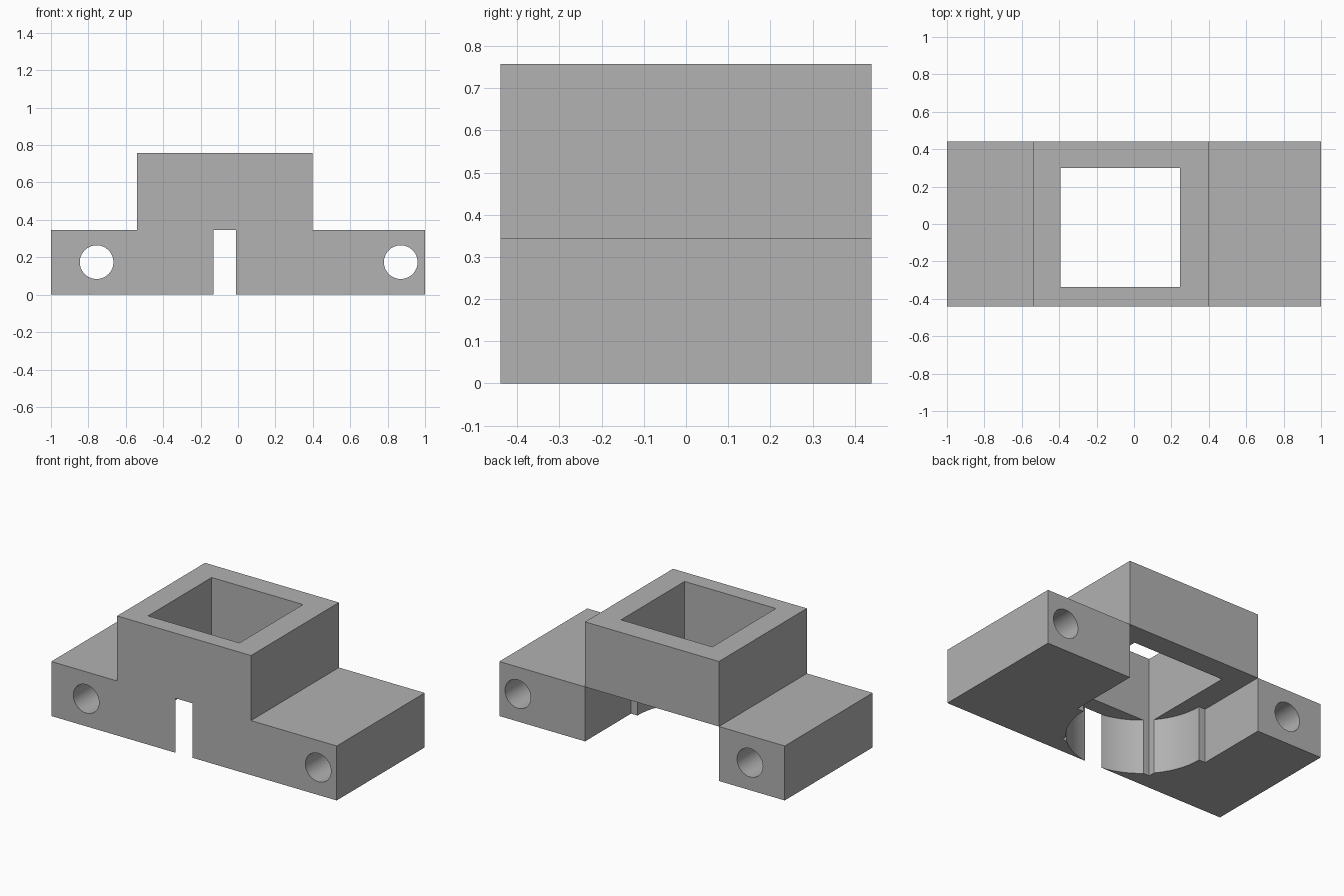
import bpy, bmesh, math

if "Cube" in bpy.data.objects:
    bpy.data.objects.remove(bpy.data.objects["Cube"])

gray = bpy.data.materials.new("plain gray")
gray.diffuse_color = (0.445, 0.445, 0.445, 1)
gray.use_nodes = True
gray.node_tree.nodes["Principled BSDF"].inputs["Base Color"].default_value = gray.diffuse_color

Y = 0.44                      # half depth
SLAB, TOP = 0.345, 0.757      # flange height, overall height
X0, X1 = -0.539, 0.399        # raised block sides
CX, CY = -0.07, -0.02         # round pocket centre
HX0, HX1, HY0, HY1 = -0.394, 0.246, -0.337, 0.299   # square opening
SLOT = 0.0605                 # half width of the front slot
R = math.hypot(SLOT, Y + CY)  # pocket radius just breaks through the front


def prism(name, outline, z0, z1):
    """Extrude an xy outline from z0 to z1."""
    bm = bmesh.new()
    face = bm.faces.new([bm.verts.new((x, y, z0)) for x, y in outline])
    new = bmesh.ops.extrude_face_region(bm, geom=[face])["geom"]
    verts = [v for v in new if isinstance(v, bmesh.types.BMVert)]
    bmesh.ops.translate(bm, vec=(0, 0, z1 - z0), verts=verts)
    bmesh.ops.recalc_face_normals(bm, faces=bm.faces[:])
    mesh = bpy.data.meshes.new(name)
    bm.to_mesh(mesh)
    bm.free()
    mesh.materials.append(gray)
    obj = bpy.data.objects.new(name, mesh)
    bpy.context.collection.objects.link(obj)
    return obj


def rect(x0, x1, y0, y1):
    return [(x0, y0), (x1, y0), (x1, y1), (x0, y1)]


def boolean(obj, other, operation):
    """Apply a boolean and remove the helper."""
    mod = obj.modifiers.new(operation, 'BOOLEAN')
    mod.operation, mod.object, mod.solver = operation, other, 'EXACT'
    bpy.context.view_layer.objects.active = obj
    bpy.ops.object.modifier_apply(modifier=mod.name)
    bpy.data.objects.remove(other, do_unlink=True)


def flange(name, side, end, wall, corner_x):
    """Half of the base: outer block, pocket arc and square corner notch."""
    def arc(a, b, n):
        return [(CX + side * R * math.sin(a + (b - a) * i / n),
                 CY - R * math.cos(a + (b - a) * i / n)) for i in range(n + 1)]
    start = math.asin(SLOT / R)
    notch_a = math.acos((CY - HY0) / R)
    notch_b = math.asin(abs(corner_x - CX) / R)
    pts = [(end, -Y)] + arc(start, notch_a, 16)
    pts += [(corner_x, HY0)] + arc(notch_b, math.pi / 2, 16)
    pts += [(wall, CY), (wall, Y), (end, Y)]
    return prism(name, pts, 0, SLAB)


# Raised block with the square opening
mount = prism("mounting_bracket", rect(X0, X1, -Y, Y), SLAB, TOP)
boolean(mount, prism("opening_cutter", rect(HX0, HX1, HY0, HY1), 0.1, 1), 'DIFFERENCE')

# Left and right base flanges with their screw holes
for side, end, wall, corner, hole_x in ((-1, -1, X0, HX0, -0.756), (1, 1, X1, HX1, 0.87)):
    part = flange("flange", side, end, wall, corner)
    bpy.ops.mesh.primitive_cylinder_add(vertices=64, radius=0.09, depth=2,
                                        location=(hole_x, 0, 0.174),
                                        rotation=(math.pi / 2, 0, 0))
    drill = bpy.context.object
    drill.data.materials.append(gray)
    boolean(part, drill, 'DIFFERENCE')
    boolean(mount, part, 'UNION')

# Smooth round walls, keep edges sharp
bpy.ops.object.select_all(action='DESELECT')
mount.select_set(True)
bpy.context.view_layer.objects.active = mount
bpy.ops.object.shade_smooth_by_angle(angle=math.radians(30))
